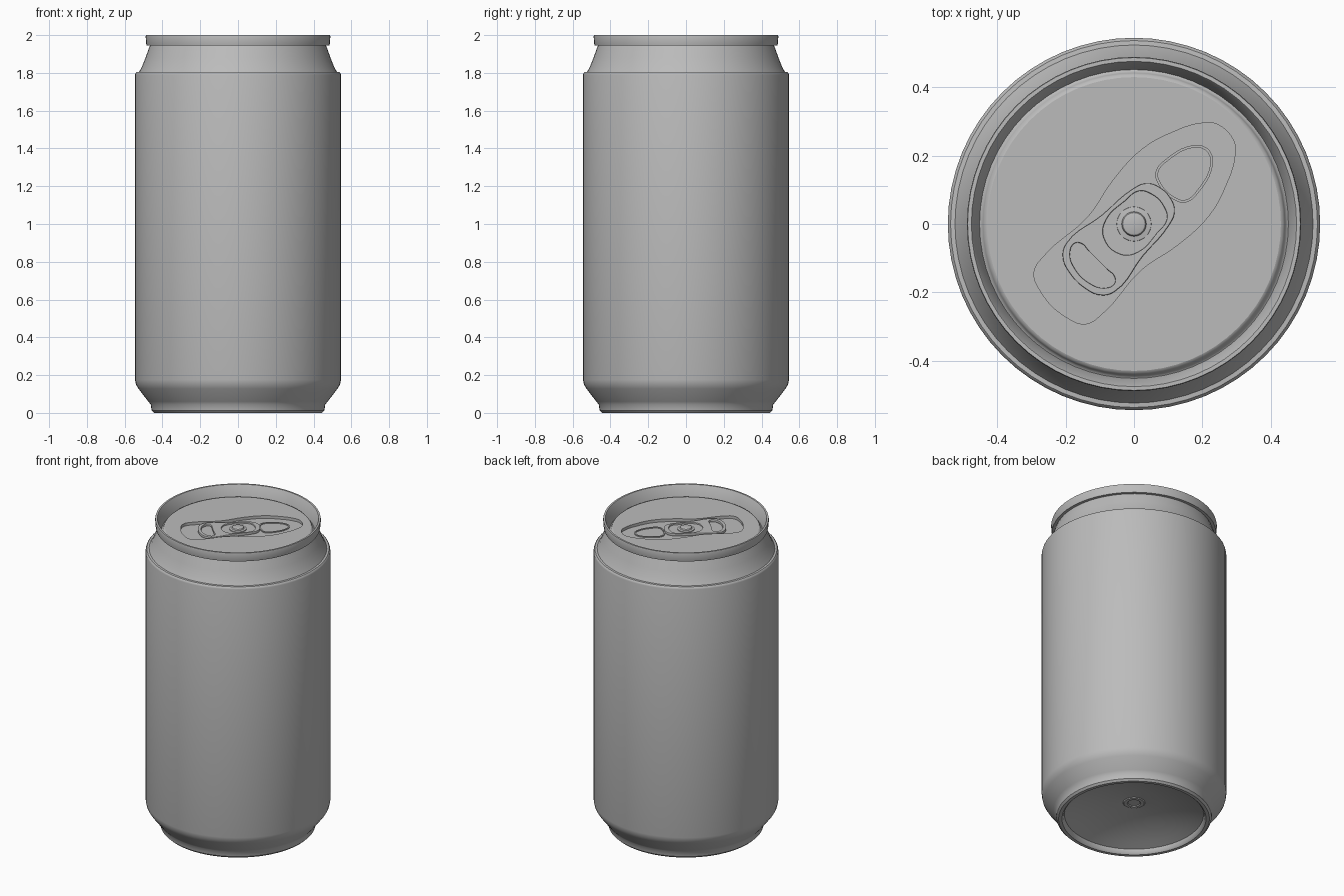
import bpy, bmesh, math
from mathutils import Matrix, Vector

cube = bpy.data.objects.get("Cube")
if cube:
    bpy.data.objects.remove(cube, do_unlink=True)

metal = bpy.data.materials.new("brushed grey metal")
metal.use_nodes = True
GREY = (0.5, 0.5, 0.5, 1)
metal.diffuse_color = GREY
metal.node_tree.nodes["Principled BSDF"].inputs["Base Color"].default_value = GREY

SEGMENTS = 64
LID_Z = 1.94      # flat top of the lid
FLOOR_Z = 1.922   # bottom of the pressed recess
LID_R = 0.43


def finish(name, mesh, angle=35):
    """Link a mesh, give it the metal and smooth it."""
    obj = bpy.data.objects.new(name, mesh)
    bpy.context.collection.objects.link(obj)
    mesh.materials.clear()
    mesh.materials.append(metal)
    bpy.ops.object.select_all(action="DESELECT")
    obj.select_set(True)
    bpy.context.view_layer.objects.active = obj
    bpy.ops.object.shade_smooth_by_angle(angle=math.radians(angle))
    return obj


def lathe(name, profile, angle=35):
    """Spin a (radius, height) profile around z."""
    bm = bmesh.new()
    verts = [bm.verts.new((r, 0, z)) for r, z in profile]
    edges = [bm.edges.new(pair) for pair in zip(verts, verts[1:])]
    bmesh.ops.spin(bm, geom=verts + edges, axis=(0, 0, 1), cent=(0, 0, 0),
                   angle=math.tau, steps=SEGMENTS)
    bmesh.ops.remove_doubles(bm, verts=bm.verts, dist=0.0004)
    bmesh.ops.recalc_face_normals(bm, faces=bm.faces)
    mesh = bpy.data.meshes.new(name)
    bm.to_mesh(mesh)
    bm.free()
    return finish(name, mesh, angle)


def mirrored(half):
    """Close a half outline by mirroring it across the long axis."""
    return half + [(u, -v) for u, v in reversed(half)]


def circle(radius, count=SEGMENTS):
    return [(radius * math.cos(math.tau * i / count),
             radius * math.sin(math.tau * i / count)) for i in range(count)]


def grown(outline, amount):
    """Push an outline away from its middle."""
    mid = sum((Vector(p) for p in outline), Vector((0, 0))) / len(outline)
    return [tuple(Vector(p) + (Vector(p) - mid).normalized() * amount) for p in outline]


def plate(name, outlines, bottom, top, bevel=0.0):
    """Rounded flat plate; outlines nested inside the first become holes."""
    curve = bpy.data.curves.new(name, "CURVE")
    curve.dimensions = "2D"
    curve.fill_mode = "BOTH"
    curve.resolution_u = 5
    curve.extrude = (top - bottom) / 2 - bevel
    curve.bevel_depth = bevel
    curve.bevel_resolution = 1
    curve.offset = -bevel
    for outline in outlines:
        spline = curve.splines.new("BEZIER")
        spline.bezier_points.add(len(outline) - 1)
        spline.use_cyclic_u = True
        for point, (u, v) in zip(spline.bezier_points, outline):
            point.co = (u, v, 0)
            point.handle_left_type = point.handle_right_type = "AUTO"
        if len(outline) == SEGMENTS:
            spline.resolution_u = 1
    temp = bpy.data.objects.new(name + " outline", curve)
    bpy.context.collection.objects.link(temp)
    bpy.context.view_layer.update()
    evaluated = temp.evaluated_get(bpy.context.evaluated_depsgraph_get())
    mesh = bpy.data.meshes.new_from_object(evaluated)
    bpy.data.objects.remove(temp, do_unlink=True)
    # the opening lies along the diagonal
    mesh.transform(Matrix.Translation((0, 0, (top + bottom) / 2))
                   @ Matrix.Rotation(math.pi / 4, 4, "Z"))
    return finish(name, mesh)


# Can wall: domed base, foot, straight side, shoulder, neck and rolled rim
dome = [(0.41 * i / 8, 0.03 + 0.08 * (1 - (i / 8) ** 2)) for i in range(2, 9)]
lathe("can_body", [
    (0, 0.11), (0.035, 0.11), (0.04, 0.105), (0.06, 0.105), (0.065, 0.11)] + dome + [
    (0.415, 0.01), (0.425, 0.0), (0.445, 0.0), (0.457, 0.012), (0.462, 0.045),
    (0.475, 0.06), (0.527, 0.128), (0.54, 0.15), (0.545, 0.175),
    (0.545, 1.79), (0.543, 1.798), (0.537, 1.804), (0.524, 1.805),
    (0.51, 1.83), (0.49, 1.88), (0.472, 1.93), (0.466, 1.945),
    (0.484, 1.945), (0.486, 1.955), (0.489, 1.993), (0.487, 2.0),
    (0.476, 2.0), (0.473, 1.996), (0.452, 1.915)])

# Lid: rounded border and flat panel with a pressed recess
lathe("lid_border", [(0.452, 1.915), (0.446, 1.918), (0.442, 1.928),
                     (0.437, 1.937), (LID_R, LID_Z)], 60)

recess = mirrored([(0.378, 0.035), (0.352, 0.066), (0.27, 0.11), (0.17, 0.138),
                   (0.05, 0.134), (-0.08, 0.11), (-0.25, 0.12), (-0.305, 0.108),
                   (-0.33, 0.065)])
plate("lid_panel", [circle(LID_R), recess], FLOOR_Z - 0.004, LID_Z)
plate("recess_floor", [grown(recess, 0.006)], FLOOR_Z - 0.004, FLOOR_Z)

# Raised bead around the pouring mouth
mouth = mirrored([(0.302, 0.014), (0.28, 0.04), (0.205, 0.064), (0.155, 0.06),
                  (0.138, 0.036)])
plate("mouth_bead", [grown(mouth, 0.004), grown(mouth, -0.004)], FLOOR_Z - 0.002,
      FLOOR_Z + 0.006)

# Pull tab with finger hole and rivet opening
tab = mirrored([(0.127, 0.03), (0.108, 0.06), (0.07, 0.075), (-0.05, 0.085),
                (-0.18, 0.1), (-0.215, 0.08), (-0.234, 0.035)])
finger_hole = mirrored([(-0.15, 0.035), (-0.15, 0.07), (-0.165, 0.083),
                        (-0.195, 0.07), (-0.215, 0.03)])
rivet_hole = mirrored([(0.098, 0.025), (0.078, 0.058), (0.03, 0.066),
                       (-0.05, 0.066), (-0.09, 0.035)])
plate("pull_tab", [tab, finger_hole, rivet_hole], FLOOR_Z + 0.002, LID_Z, 0.003)
plate("tab_tongue", [grown(rivet_hole, 0.003)], FLOOR_Z + 0.002, FLOOR_Z + 0.009)

# Rivet
lathe("rivet", [(0.052, FLOOR_Z), (0.05, 1.935), (0.036, 1.937), (0.033, 1.944),
                (0.028, 1.946), (0, 1.946)])
